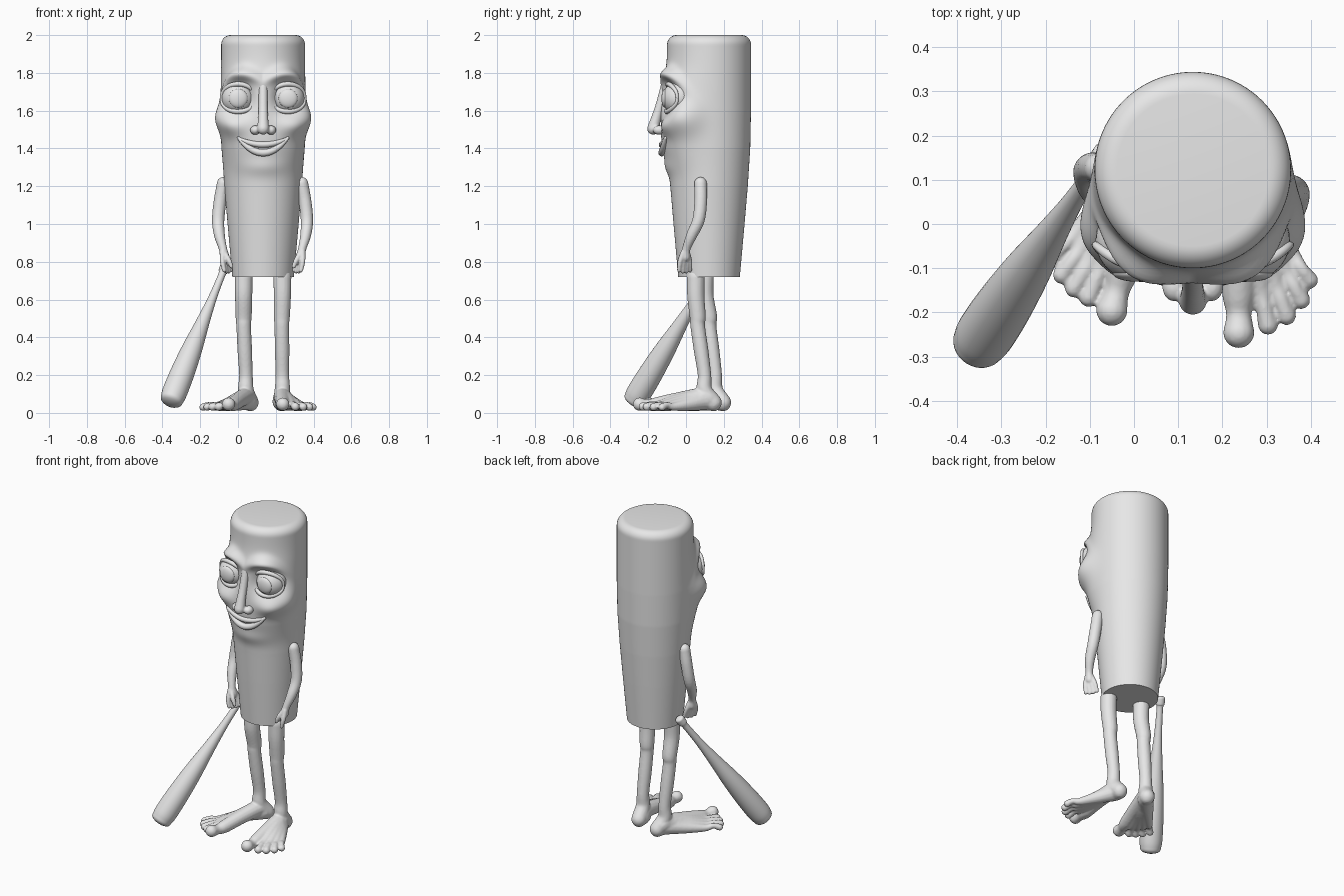
import bpy, bmesh, math
from mathutils import Vector, Quaternion

if "Cube" in bpy.data.objects:
    bpy.data.objects.remove(bpy.data.objects["Cube"], do_unlink=True)

grey = bpy.data.materials.new("plain_grey")
grey.use_nodes = True
grey.diffuse_color = (0.8, 0.8, 0.8, 1)
grey.node_tree.nodes["Principled BSDF"].inputs["Base Color"].default_value = (0.8, 0.8, 0.8, 1)

CX, CY = 0.133, 0.122   # axis of the trunk


def finish(bm, name, voxel=0, smooth=4, sharp=40):
    """Turn a bmesh into an object; voxel > 0 fuses overlapping parts."""
    bmesh.ops.recalc_face_normals(bm, faces=bm.faces)
    me = bpy.data.meshes.new(name)
    bm.to_mesh(me)
    bm.free()
    me.materials.append(grey)
    ob = bpy.data.objects.new(name, me)
    bpy.context.collection.objects.link(ob)
    bpy.ops.object.select_all(action="DESELECT")
    ob.select_set(True)
    bpy.context.view_layer.objects.active = ob
    if voxel:
        mod = ob.modifiers.new("fuse", "REMESH")
        mod.mode = "VOXEL"
        mod.voxel_size = voxel
        mod.use_smooth_shade = True
        mod = ob.modifiers.new("soften", "SMOOTH")
        mod.factor = 0.5
        mod.iterations = smooth
    else:
        bpy.ops.object.shade_smooth_by_angle(angle=math.radians(sharp))
    return ob


def spline(pts, steps):
    """Catmull-Rom through (x, y, z, radius) points."""
    p = [Vector(q) for q in pts]
    p = [2 * p[0] - p[1]] + p + [2 * p[-1] - p[-2]]
    out = []
    for a, b, c, d in zip(p, p[1:], p[2:], p[3:]):
        for i in range(steps):
            t = i / steps
            out.append(0.5 * (2 * b + (c - a) * t + (2 * a - 5 * b + 4 * c - d) * t ** 2
                              + (3 * b - a - 3 * c + d) * t ** 3))
    return out + [p[-2]]


def skin(bm, rings):
    for a, b in zip(rings, rings[1:]):
        n = len(a)
        for i in range(n):
            bm.faces.new((a[i], a[(i + 1) % n], b[(i + 1) % n], b[i]))
    bm.faces.new(rings[0][::-1])
    bm.faces.new(rings[-1])


def sweep(bm, pts, n=16, steps=5, cap=1.0):
    """Tapered tube with domed ends; cap sets how long the domes are."""
    path = spline(pts, steps)
    pos = [q.to_3d() for q in path]
    tan = [(pos[min(i + 1, len(pos) - 1)] - pos[max(i - 1, 0)]).normalized() for i in range(len(pos))]
    rows = []
    domes = [math.radians(a) for a in (80, 60, 40, 20)]
    for a in domes:
        rows.append((pos[0] - tan[0] * path[0].w * math.sin(a) * cap, tan[0], path[0].w * math.cos(a)))
    rows += [(c, t, q.w) for c, t, q in zip(pos, tan, path)]
    for a in reversed(domes):
        rows.append((pos[-1] + tan[-1] * path[-1].w * math.sin(a) * cap, tan[-1], path[-1].w * math.cos(a)))
    quat, last, rings = Quaternion(), Vector((0, 0, 1)), []
    for c, t, r in rows:
        quat = last.rotation_difference(t) @ quat
        last = t
        rings.append([bm.verts.new(c + quat @ Vector((r * math.cos(k * math.tau / n), r * math.sin(k * math.tau / n), 0)))
                      for k in range(n)])
    skin(bm, rings)


def ball(bm, centre, size):
    made = bmesh.ops.create_uvsphere(bm, u_segments=32, v_segments=20, radius=1)["verts"]
    for v in made:
        v.co = Vector(centre) + Vector((v.co.x * size[0], v.co.z * size[1], v.co.y * size[2]))


# Trunk and sculpted face
PROFILE = [(0.72, 0.163), (1.0, 0.188), (1.2, 0.205), (1.4, 0.218), (1.6, 0.222), (2.1, 0.222)]


def trunk_radius(z):
    for (z0, r0), (z1, r1) in zip(PROFILE, PROFILE[1:]):
        if z <= z1:
            return r0 + (r1 - r0) * (z - z0) / (z1 - z0)


def bump(p, z, p0, z0, sp, sz, amount):
    return amount * math.exp(-((p - p0) / sp) ** 2 - ((z - z0) / sz) ** 2)


def face_relief(p, z):
    """Radial relief; p is the angle away from the front."""
    mass = 0.035 * math.exp(-(p / 1.2) ** 4 - ((z - 1.56) / 0.24) ** 4)
    return (mass
            + bump(p, z, 0.98, 1.56, 0.36, 0.09, 0.052)                              # outer cheek
            + bump(p, z, 0.58, 1.52, 0.25, 0.055, 0.03)                              # smile cheek
            + bump(p, z, 0.47, 1.665, 0.28, 0.08, -0.05)                             # eye socket
            + bump(p, z, 0.5, 1.795 - 0.2 * (p - 0.45) ** 2, 0.42, 0.035, 0.046)    # brow
            + bump(p, z, 0, 1.30, 0.5, 0.045, 0.012))                                # chin


bm = bmesh.new()
rows = [(0.72 + 1.23 * i / 140, 0) for i in range(141)]
rows += [(1.95 + 0.05 * math.sin(a), 0.05 * (1 - math.cos(a))) for a in [math.pi / 2 * i / 8 for i in range(1, 9)]]
rings = []
for z, inset in rows:
    ring = []
    for k in range(160):
        a = (k / 160 - 0.5) * math.tau
        r = trunk_radius(z) - inset + face_relief(abs(a), z)
        ring.append(bm.verts.new((CX + r * math.sin(a), CY - r * math.cos(a), z)))
    rings.append(ring)
skin(bm, rings)
finish(bm, "trunk")

# Eyes with lids
for side, tag in ((1, "left"), (-1, "right")):
    ex, ey, ez, er = CX + side * 0.132, -0.038, 1.665, 0.088
    bm = bmesh.new()
    ball(bm, (ex, ey, ez), (er, er, er))
    finish(bm, tag + "_eyeball")
    bm = bmesh.new()
    ball(bm, (ex, ey - er + 0.016, ez), (0.05, 0.02, 0.05))
    finish(bm, tag + "_iris")
    for lid, tall, sign in (("upper_lid", 0.076, 1), ("lower_lid", 0.07, -1)):
        pts = []
        for i in range(13):
            a = math.pi * i / 12
            dx, dz = 0.09 * math.cos(a), sign * tall * math.sin(a) ** 0.9
            depth = math.sqrt(max(0.094 ** 2 - dx * dx - dz * dz, 0.0004))
            turn = side * dx * 0.2    # outer corner sits further back
            pts.append((ex + dx, ey - depth + turn, ez + dz, 0.007 + 0.006 * math.sin(a)))
        bm = bmesh.new()
        sweep(bm, pts, n=12, steps=3)
        finish(bm, tag + "_" + lid)

# Nose
bm = bmesh.new()
sweep(bm, [(CX, -0.105, 1.75, 0.024), (CX, -0.137, 1.63, 0.024), (CX, -0.158, 1.56, 0.027), (CX, -0.174, 1.505, 0.032)])
for s in (-1, 1):
    ball(bm, (CX + s * 0.042, -0.142, 1.497), (0.027, 0.033, 0.025))
finish(bm, "nose", 0.005)

# Lips
for name, z0, bend, r in (("upper_lip", 1.42, 2.0, 0.016), ("lower_lip", 1.377, 4.6, 0.019)):
    pts = []
    for i in range(-6, 7):
        dx = i / 6 * 0.13
        reach = 0.25 + 0.9 * dx * dx
        pts.append((CX + dx, CY - math.sqrt(reach ** 2 - dx * dx), z0 + bend * dx * dx, r * (1 - 0.55 * (i / 6) ** 2)))
    bm = bmesh.new()
    sweep(bm, pts, n=14, steps=3)
    finish(bm, name)

# Arms with hands
for side, dy, tag in ((1, 0, "left"), (-1, 0.05, "right")):
    def at(x, y, z, r):
        return (0.13 + side * x, y + dy, z, r)
    bm = bmesh.new()
    sweep(bm, [at(0.208, 0.077, 1.215, 0.034), at(0.225, 0.078, 1.12, 0.034), at(0.235, 0.066, 1.02, 0.033),
               at(0.228, 0.03, 0.94, 0.029), at(0.21, 0.002, 0.87, 0.022), at(0.2, -0.004, 0.825, 0.026)])
    for i in range(4):
        k = i - 1.5
        sweep(bm, [at(0.205 - 0.004 * k, -0.004 + 0.006 * k, 0.85, 0.016),
                   at(0.197 - 0.010 * k, -0.006 + 0.017 * k, 0.80, 0.014),
                   at(0.185 - 0.012 * k, -0.008 + 0.019 * k, 0.745 + 0.006 * abs(k), 0.011)], n=12)
    sweep(bm, [at(0.205, -0.01, 0.85, 0.016), at(0.18, -0.03, 0.81, 0.014), at(0.165, -0.034, 0.775, 0.011)], n=12)
    finish(bm, tag + "_arm", 0.005, 3)

# Legs with feet: hip, knee, ankle, heel, then toe tips from big to little
LEGS = {
    "left": ((0.235, 0.052), (0.232, 0.062), (0.235, 0.098), (0.23, 0.145),
             [(0.237, -0.245), (0.303, -0.228), (0.345, -0.207), (0.378, -0.172), (0.397, -0.127)]),
    "right": ((0.03, 0.10), (0.03, 0.122), (0.042, 0.155), (0.065, 0.195),
              [(-0.05, -0.195), (-0.102, -0.165), (-0.135, -0.145), (-0.163, -0.115), (-0.185, -0.075)]),
}
for tag, (hip, knee, ankle, heel, toes) in LEGS.items():
    bm = bmesh.new()
    sweep(bm, [(*hip, 0.72, 0.048), (*hip, 0.62, 0.046), (*knee, 0.51, 0.043), (*knee, 0.46, 0.039),
               (0.5 * (knee[0] + ankle[0]), 0.5 * (knee[1] + ankle[1]), 0.33, 0.039),
               (*ankle, 0.2, 0.036), (*ankle, 0.12, 0.042), (*heel, 0.055, 0.045)])
    for i, tip in enumerate(toes):
        r = 0.036 if i == 0 else 0.024 - 0.001 * i
        a, h, t = Vector(ankle), Vector(heel), Vector(tip)
        m, b = a.lerp(t, 0.4), a.lerp(t, 0.74)
        sweep(bm, [(*h, 0.05, 0.042), (*a, 0.085 - 0.006 * i, 0.048), (*m, 0.068 - 0.006 * i, 0.042 - 0.002 * i),
                   (*b, 0.045 - 0.003 * i, r * 1.05), (*a.lerp(t, 0.88), 0.042, r * 0.8), (*t, r + 0.01, r)], n=14)
    # flat soles
    for v in bm.verts:
        v.co.z = max(v.co.z, 0.01)
    finish(bm, tag + "_leg", 0.006, 3)

# Bat leaning from the right hand to the ground
tip, grip = Vector((-0.352, -0.272, 0.068)), Vector((-0.066, 0.16, 0.78))
SHAPE = [(0, 0.06), (0.06, 0.066), (0.2, 0.064), (0.38, 0.054), (0.58, 0.036), (0.76, 0.023), (0.93, 0.019), (0.96, 0.026), (1, 0.027)]
bm = bmesh.new()
sweep(bm, [(*tip.lerp(grip, t), r) for t, r in SHAPE], n=32, steps=6, cap=0.45)
finish(bm, "bat")
